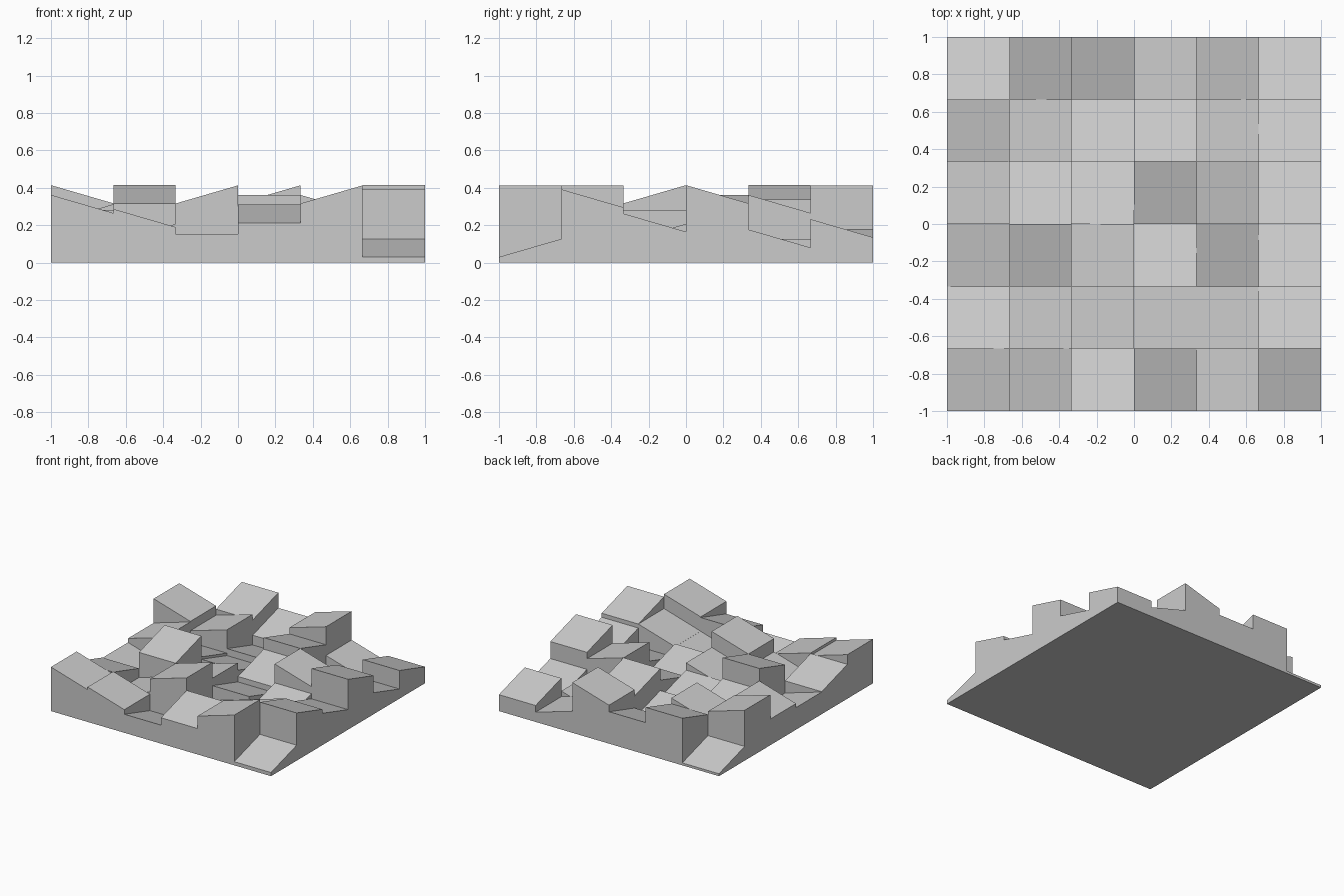
import bpy, bmesh
from mathutils import Vector

if "Cube" in bpy.data.objects:
    bpy.data.objects.remove(bpy.data.objects["Cube"])

# Tile tops, front row first: direction each slopes down to + its low edge height (thousandths)
ROWS = [
    "E265 E190 N055 S213 W316 S030",
    "N185 W110 W316 W100 W198 N295",
    "E085 S317 W185 N125 S110 N165",
    "W215 N145 N125 S170 E265 N317",
    "E317 W240 N085 N265 W030 N080",
    "N020 S290 S165 W316 E080 N135",
]
N, STEP, RISE = 6, 1 / 3, 0.097
HIGH = {"E": (-1, 0), "W": (1, 0), "N": (0, -1), "S": (0, 1)}
tiles = [[(t[0], int(t[1:]) / 1000) for t in row.split()] for row in ROWS]


def height(c, r, i, j):
    """Top height of tile (c, r) at grid node (i, j); zero outside the slab."""
    if not (0 <= c < N and 0 <= r < N):
        return 0.0
    d, low = tiles[r][c]
    dx, dy = HIGH[d]
    u, v = 2 * (i - c) - 1, 2 * (j - r) - 1
    return low + (RISE if u * dx + v * dy > 0 else 0)


def node(i, j, z):
    return Vector((-1 + i * STEP, -1 + j * STEP, z))


bm = bmesh.new()


def face(points, out):
    pts = []
    for p in points:
        if all((p - q).length > 1e-5 for q in pts):
            pts.append(p)
    if len(pts) < 3:
        return
    f = bm.faces.new([bm.verts.new(p) for p in pts])
    f.normal_update()
    if f.normal.dot(Vector(out)) < 0:
        f.normal_flip()


def wall(a, b, n0, n1, axis):
    """Vertical wall between tile a and tile b, along nodes n0 to n1."""
    a0, a1 = height(*a, *n0), height(*a, *n1)
    b0, b1 = height(*b, *n0), height(*b, *n1)
    d0, d1 = a0 - b0, a1 - b1
    A0, A1, B0, B1 = node(*n0, a0), node(*n1, a1), node(*n0, b0), node(*n1, b1)
    ax = Vector(axis)
    if d0 * d1 < -1e-9:          # sloped tops cross: two triangles
        m = A0.lerp(A1, d0 / (d0 - d1))
        face([A0, m, B0], ax * d0)
        face([A1, m, B1], ax * d1)
    else:
        face([A0, A1, B1, B0], ax * (d0 + d1))


# Sloped tile tops
for r in range(N):
    for c in range(N):
        corners = [(c, r), (c + 1, r), (c + 1, r + 1), (c, r + 1)]
        face([node(i, j, height(c, r, i, j)) for i, j in corners], (0, 0, 1))

# Walls between tiles and around the outside
for k in range(N + 1):
    for m in range(N):
        wall((k - 1, m), (k, m), (k, m), (k, m + 1), (1, 0, 0))
        wall((m, k - 1), (m, k), (m, k), (m + 1, k), (0, 1, 0))

# Flat underside
face([node(0, 0, 0), node(N, 0, 0), node(N, N, 0), node(0, N, 0)], (0, 0, -1))

bmesh.ops.remove_doubles(bm, verts=bm.verts[:], dist=1e-5)
mesh = bpy.data.meshes.new("sloped_tile_slab")
bm.to_mesh(mesh)
bm.free()
bpy.context.collection.objects.link(bpy.data.objects.new("sloped_tile_slab", mesh))
